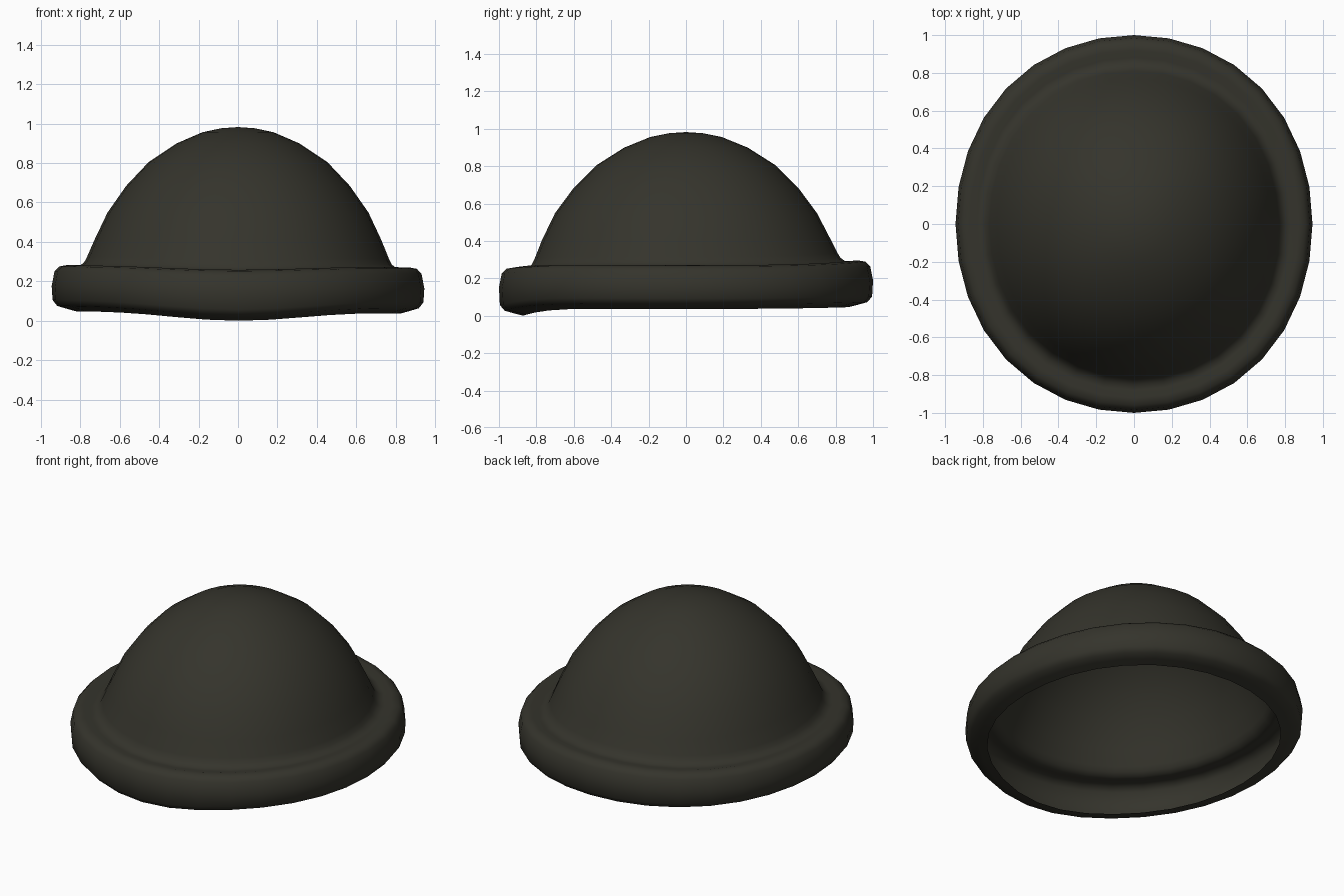
import bpy, bmesh, math

cube = bpy.data.objects.get("Cube")
if cube:
    bpy.data.objects.remove(cube, do_unlink=True)

felt = bpy.data.materials.new("dark olive felt")
felt.use_nodes = True
felt.diffuse_color = (0.035, 0.034, 0.025, 1)
felt.node_tree.nodes["Principled BSDF"].inputs["Base Color"].default_value = felt.diffuse_color

SEGMENTS = 32
WIDTH = 0.945  # the hat is slightly narrower than it is long

# Radius and height pairs of the single felt layer, from the apex to the curled edge
crown = [(0.09, 0.977), (0.19, 0.957), (0.33, 0.90), (0.48, 0.805), (0.60, 0.685),
         (0.70, 0.55), (0.77, 0.41), (0.81, 0.32)]
brim = [(0.825, 0.292), (0.85, 0.273), (0.88, 0.268), (0.92, 0.277), (0.96, 0.27),
        (0.985, 0.245), (1.0, 0.17), (0.995, 0.10), (0.97, 0.07), (0.92, 0.056), (0.87, 0.043)]


def wobble(angle, z):
    """Dip the brim at the front and lift its top a little at the back."""
    c, s = math.cos(angle), math.sin(angle)
    low = z < 0.15
    shift = (0.004 if low else 0.02) * max(0, s) ** 4 - 0.006 * c * abs(c)
    shift -= (0.042 if low else 0.018) * max(0, -s) ** 7
    return shift * min(1, max(0, (0.45 - z) / 0.15))


bm = bmesh.new()
rings = []
for r, z in crown + brim:
    ring = []
    for i in range(SEGMENTS):
        a = math.tau * i / SEGMENTS
        # The outline is a little fuller on the diagonals than an ellipse
        full = r * (1 + 0.014 * math.sin(2 * a) ** 2)
        ring.append(bm.verts.new((full * WIDTH * math.cos(a), full * math.sin(a), z + wobble(a, z))))
    rings.append(ring)

# Skin the rings and close the apex; the underside stays open
apex = bm.verts.new((0, 0, 0.983))
for i in range(SEGMENTS):
    j = (i + 1) % SEGMENTS
    bm.faces.new((apex, rings[0][i], rings[0][j]))
    for upper, lower in zip(rings, rings[1:]):
        bm.faces.new((upper[i], lower[i], lower[j], upper[j]))

# Rest the lowest point on the ground
lowest = min(v.co.z for v in bm.verts)
bmesh.ops.translate(bm, verts=bm.verts, vec=(0, 0, -lowest))

mesh = bpy.data.meshes.new("hat")
bm.to_mesh(mesh)
bm.free()
mesh.materials.append(felt)
hat = bpy.data.objects.new("hat", mesh)
bpy.context.collection.objects.link(hat)
for polygon in mesh.polygons:
    polygon.use_smooth = True
